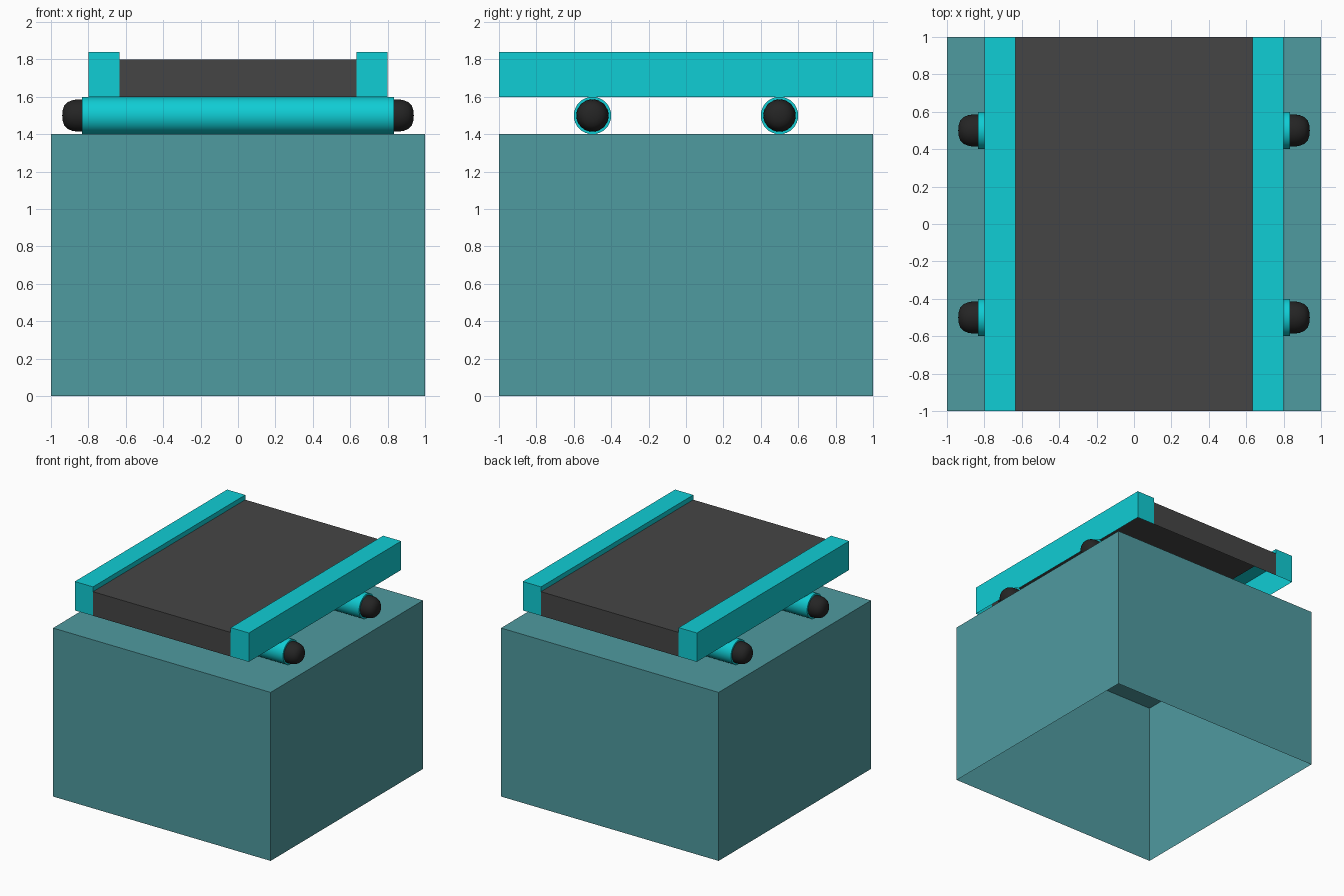
import bpy, bmesh, math
from mathutils import Matrix

if "Cube" in bpy.data.objects:
    bpy.data.objects.remove(bpy.data.objects["Cube"])


def mat(name, rgb):
    m = bpy.data.materials.new(name)
    m.diffuse_color = (*rgb, 1)
    m.use_nodes = True
    m.node_tree.nodes["Principled BSDF"].inputs["Base Color"].default_value = m.diffuse_color
    return m


CYAN = mat("bright cyan", (0.005, 0.61, 0.66))
GREY = mat("belt grey", (0.06, 0.06, 0.06))
TEAL = mat("dull teal", (0.078, 0.325, 0.35))
BLACK = mat("cap black", (0.018, 0.018, 0.018))


def finish(bm, name, mats):
    me = bpy.data.meshes.new(name)
    bm.to_mesh(me)
    bm.free()
    for m in mats:
        me.materials.append(m)
    ob = bpy.data.objects.new(name, me)
    bpy.context.collection.objects.link(ob)
    return ob


def open_tray(name, x0, x1, z0, z1, m, sides):
    """Thin shell with no bottom; sides lists the x walls to keep."""
    bm = bmesh.new()
    bmesh.ops.create_cube(bm, size=1, matrix=Matrix.Translation(
        ((x0 + x1) / 2, 0, (z0 + z1) / 2)) @ Matrix.Diagonal((x1 - x0, 2, z1 - z0, 1)))
    bm.normal_update()
    drop = [f for f in bm.faces if f.normal.z < -0.5
            or (abs(f.normal.x) > 0.5 and round(f.normal.x) not in sides)]
    bmesh.ops.delete(bm, geom=drop, context='FACES')
    return finish(bm, name, [m])


def lathe_x(name, profile, m, y, z):
    """Spin (x, radius) points about the x axis."""
    bm = bmesh.new()
    vs = [bm.verts.new((x, 0, r)) for x, r in profile]
    es = [bm.edges.new(p) for p in zip(vs, vs[1:])]
    bmesh.ops.spin(bm, geom=vs + es, axis=(1, 0, 0), cent=(0, 0, 0),
                   angle=math.tau, steps=32)
    bmesh.ops.remove_doubles(bm, verts=bm.verts, dist=1e-4)
    bmesh.ops.recalc_face_normals(bm, faces=bm.faces)
    bmesh.ops.translate(bm, verts=bm.verts, vec=(0, y, z))
    ob = finish(bm, name, [m])
    bpy.ops.object.select_all(action='DESELECT')
    ob.select_set(True)
    bpy.context.view_layer.objects.active = ob
    bpy.ops.object.shade_smooth_by_angle(angle=math.radians(40))
    return ob


# base box, open underneath
open_tray("base_box", -1, 1, 0, 1.4, TEAL, (-1, 1))

# belt slab between the rails, open underneath and at the sides
open_tray("belt", -0.633, 0.633, 1.6, 1.8, GREY, ())

# side rails: outer wall, top and ends, with a short inner lip above the belt
for s, side in ((-1, "left"), (1, "right")):
    a, b = sorted((s * 0.633, s * 0.8))
    open_tray(side + "_rail", a, b, 1.6, 1.84, CYAN, (s,))
    bm = bmesh.new()
    x = s * 0.633
    pts = [(x, -1, 1.8), (x, -1, 1.84), (x, 1, 1.84), (x, 1, 1.8)]
    f = bm.faces.new([bm.verts.new(p) for p in (pts if s > 0 else pts[::-1])])
    f.normal_update()
    if f.normal.x * s > 0:
        f.normal_flip()
    finish(bm, side + "_rail_lip", [CYAN])

# two rollers with rounded end caps
CAP = [(0.83, 0.086), (0.86, 0.086), (0.885, 0.082), (0.91, 0.072),
       (0.928, 0.055), (0.937, 0.03), (0.94, 0)]
for y, end in ((-0.5, "front"), (0.5, "back")):
    lathe_x(end + "_roller", [(-0.833, 0), (-0.833, 0.1), (0.833, 0.1), (0.833, 0)],
            CYAN, y, 1.5)
    for s, side in ((-1, "left"), (1, "right")):
        lathe_x(f"{end}_{side}_roller_cap", [(s * x, r) for x, r in CAP],
                BLACK, y, 1.5)
